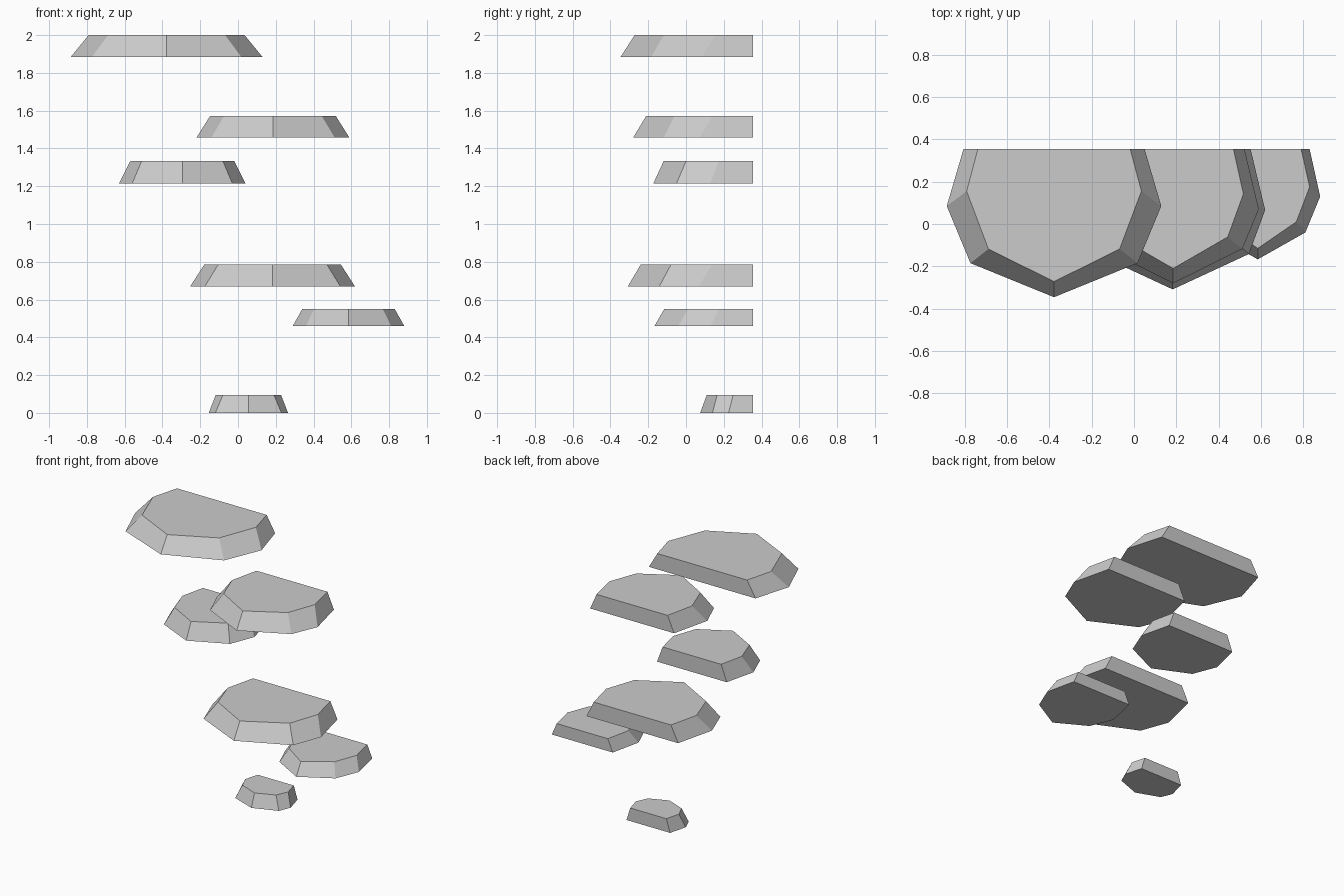
import bpy, bmesh

if "Cube" in bpy.data.objects:
    bpy.data.objects.remove(bpy.data.objects["Cube"])

BACK = 0.354  # flat wall side shared by all ledges


def outline(cx, ring):
    """Mirrored half-octagon cut flat at the back."""
    back_w, wide, corner_w, y_wide, y_corner, y_front = ring
    right = [(back_w, BACK), (wide, y_wide), (corner_w, y_corner)]
    pts = right + [(0, y_front)] + [(-x, y) for x, y in reversed(right)]
    return [(cx + x, y) for x, y in pts]


def ledge(name, cx, z0, z1, bottom, top):
    bm = bmesh.new()
    lo = [bm.verts.new((x, y, z0)) for x, y in outline(cx, bottom)]
    hi = [bm.verts.new((x, y, z1)) for x, y in outline(cx, top)]
    bm.faces.new(lo)
    bm.faces.new(hi)
    n = len(lo)
    for i in range(n):
        j = (i + 1) % n
        bm.faces.new((lo[i], lo[j], hi[j], hi[i]))
    bmesh.ops.recalc_face_normals(bm, faces=bm.faces)
    mesh = bpy.data.meshes.new(name)
    bm.to_mesh(mesh)
    bm.free()
    bpy.context.collection.objects.link(bpy.data.objects.new(name, mesh))


# centre x, bottom z, top z, then bottom and top rings:
# back half-width, widest half-width, corner half-width, widest y, corner y, front y
ledges = [
    (0.055, 0.0, 0.095, (.175, .21, .175, .225, .14, .075), (.145, .173, .135, .25, .165, .11)),
    (0.585, .46, .55, (.245, .295, .225, .13, -.04, -.167), (.205, .245, .182, .175, .01, -.115)),
    (0.183, .668, .785, (.368, .437, .36, .066, -.142, -.309), (.31, .362, .288, .137, -.08, -.24)),
    (-.295, 1.215, 1.333, (.28, .335, .265, .127, -.05, -.173), (.235, .275, .215, .175, 0, -.118)),
    (0.185, 1.457, 1.573, (.337, .405, .327, .07, -.118, -.28), (.285, .332, .258, .142, -.061, -.21)),
    (-.378, 1.885, 2.0, (.428, .507, .395, .085, -.185, -.346), (.36, .413, .31, .155, -.118, -.272)),
]
for i, args in enumerate(ledges):
    ledge(f"ledge_{i + 1}", *args)
